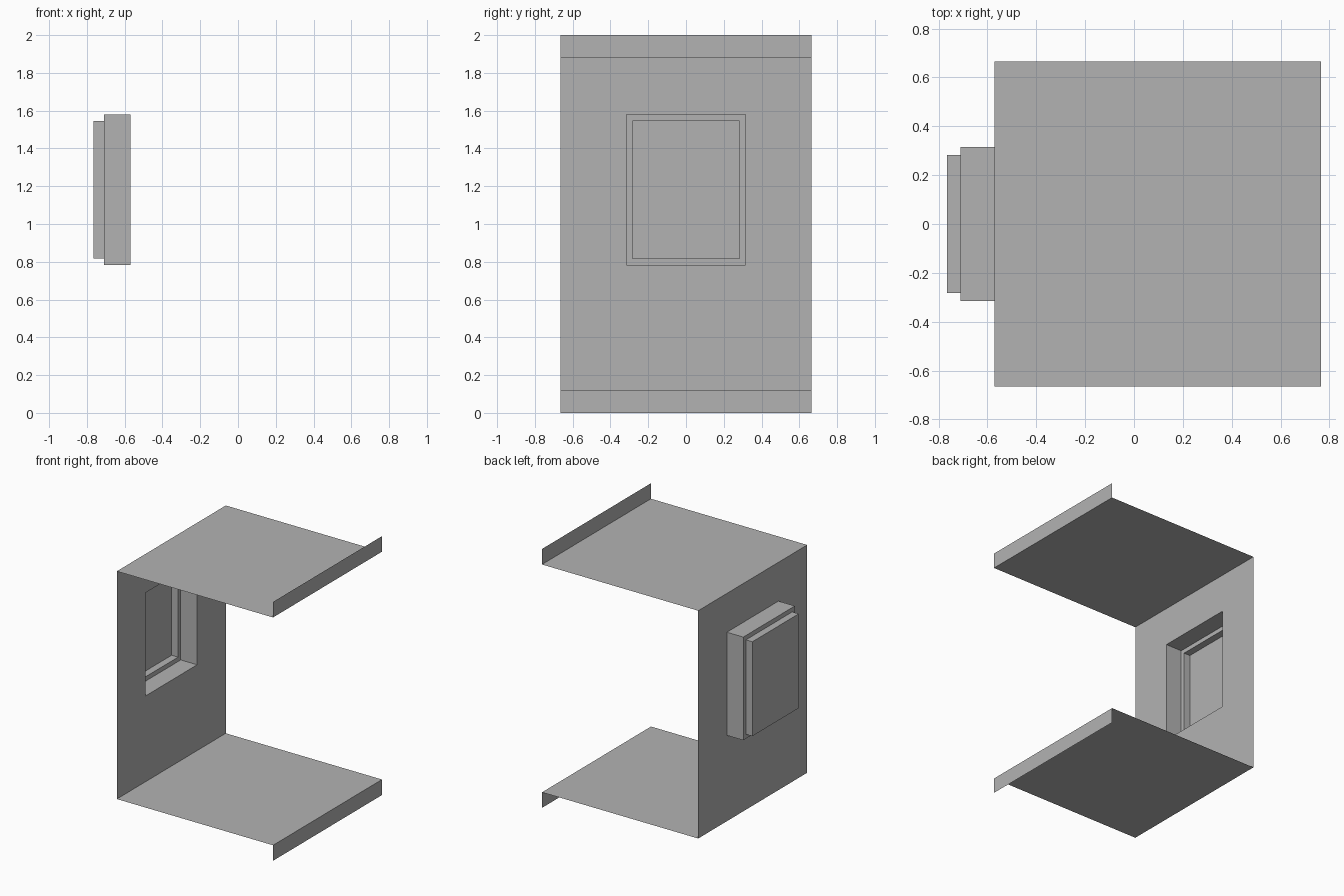
import bpy

cube = bpy.data.objects.get("Cube")
if cube:
    bpy.data.objects.remove(cube, do_unlink=True)

grey = bpy.data.materials.new("plain_grey")
grey.use_nodes = True
colour = (0.45, 0.45, 0.45, 1)
grey.diffuse_color = colour
grey.node_tree.nodes["Principled BSDF"].inputs["Base Color"].default_value = colour

HALF_DEPTH = 0.665
WALL_X, LIP_X = -0.57, 0.765
LOW, HIGH, TOP = 0.12, 1.88, 2.0


def add_mesh(name, verts, faces):
    mesh = bpy.data.meshes.new(name)
    mesh.from_pydata(verts, [], faces)
    mesh.materials.append(grey)
    obj = bpy.data.objects.new(name, mesh)
    bpy.context.collection.objects.link(obj)
    return obj


def sheet(name, profile):
    """Sweep an open x-z profile across the full depth."""
    verts = [(x, y, z) for x, z in profile for y in (-HALF_DEPTH, HALF_DEPTH)]
    faces = [(2 * i, 2 * i + 2, 2 * i + 3, 2 * i + 1) for i in range(len(profile) - 1)]
    return add_mesh(name, verts, faces)


def stepped_panel(name, rings):
    """Join rectangles (x, half width, bottom, top) in turn and cap the last."""
    verts, faces = [], []
    for x, w, low, high in rings:
        verts += [(x, w, low), (x, -w, low), (x, -w, high), (x, w, high)]
    for start in range(0, len(verts) - 4, 4):
        for i in range(4):
            j = (i + 1) % 4
            faces.append((start + i, start + j, start + 4 + j, start + 4 + i))
    n = len(verts)
    faces.append((n - 4, n - 3, n - 2, n - 1))
    obj = add_mesh(name, verts, faces)
    obj.data.flip_normals()
    return obj


# Thin shelves with a turned lip on the open side
sheet("lower_shelf_and_lip", [(WALL_X, LOW), (LIP_X, LOW), (LIP_X, 0)])
sheet("upper_shelf_and_lip", [(WALL_X, HIGH), (LIP_X, HIGH), (LIP_X, TOP)])

# Side wall whose opening steps outward into a closed, hollow recess
stepped_panel("side_wall_with_recess", [
    (WALL_X, HALF_DEPTH, LOW, HIGH),
    (WALL_X, 0.315, 0.783, 1.58),
    (-0.71, 0.315, 0.783, 1.58),
    (-0.71, 0.283, 0.817, 1.546),
    (-0.765, 0.283, 0.817, 1.546),
])
